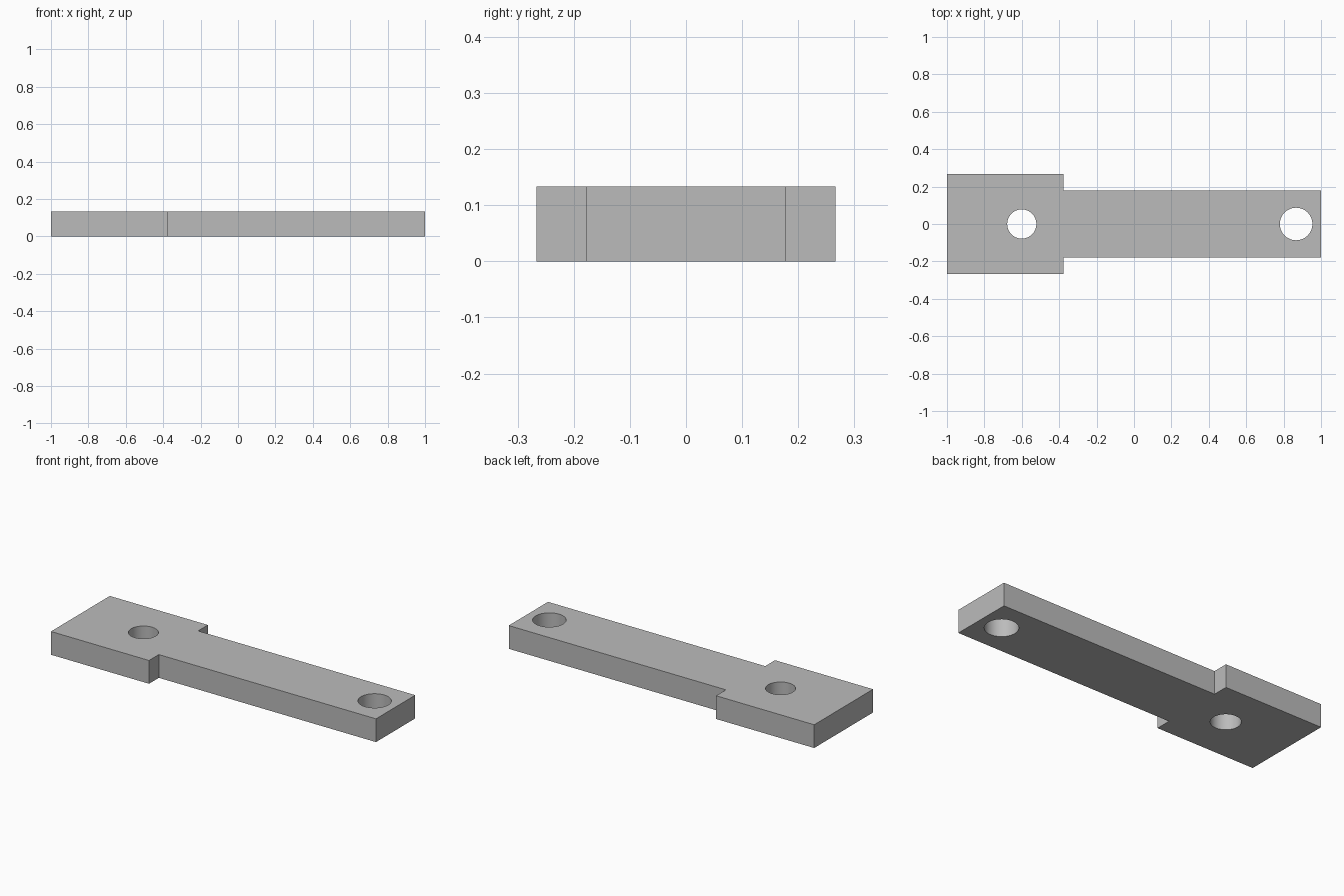
import bpy
import bmesh
import math

if "Cube" in bpy.data.objects:
    bpy.data.objects.remove(bpy.data.objects["Cube"], do_unlink=True)

UNIT = 2 / 45          # one design unit in model units
THICKNESS = 3 * UNIT
HEAD_HALF, ARM_HALF = 6 * UNIT, 4 * UNIT
STEP_X = -1 + 14 * UNIT

grey = bpy.data.materials.new("plain grey")
grey.use_nodes = True
colour = (0.5, 0.5, 0.5, 1)
grey.diffuse_color = colour
grey.node_tree.nodes["Principled BSDF"].inputs["Base Color"].default_value = colour

# Stepped plate: half outline, mirrored across the length, then extruded
half = [(-1, HEAD_HALF), (STEP_X, HEAD_HALF), (STEP_X, ARM_HALF), (1, ARM_HALF)]
outline = [(x, -y) for x, y in half] + half[::-1]
bm = bmesh.new()
base = bm.faces.new([bm.verts.new((x, y, 0)) for x, y in outline])
top = bmesh.ops.extrude_face_region(bm, geom=[base])["geom"]
bmesh.ops.translate(bm, vec=(0, 0, THICKNESS),
                    verts=[g for g in top if isinstance(g, bmesh.types.BMVert)])
bmesh.ops.recalc_face_normals(bm, faces=bm.faces)
mesh = bpy.data.meshes.new("stepped_plate")
bm.to_mesh(mesh)
bm.free()
mesh.materials.append(grey)
plate = bpy.data.objects.new("stepped_plate", mesh)
bpy.context.collection.objects.link(plate)


def drill(name, x, radius):
    """Cut a round through-hole in the plate."""
    bpy.ops.mesh.primitive_cylinder_add(vertices=64, radius=radius, depth=THICKNESS * 3,
                                        location=(x, 0, THICKNESS / 2))
    cutter = bpy.context.object
    cutter.name = name
    cutter.hide_render = True
    cutter.data.materials.append(grey)
    cut = plate.modifiers.new(name, "BOOLEAN")
    cut.operation = "DIFFERENCE"
    cut.solver = "EXACT"
    cut.object = cutter
    bpy.ops.object.select_all(action="DESELECT")
    bpy.context.view_layer.objects.active = plate
    plate.select_set(True)
    bpy.ops.object.modifier_apply(modifier=cut.name)
    bpy.data.objects.remove(cutter, do_unlink=True)


# Bolt holes in the head and at the arm tip
drill("head_hole_cutter", -1 + 9 * UNIT, 0.078)
drill("arm_hole_cutter", 1 - 3 * UNIT, 0.087)

bpy.ops.object.shade_smooth_by_angle(angle=math.radians(30))
